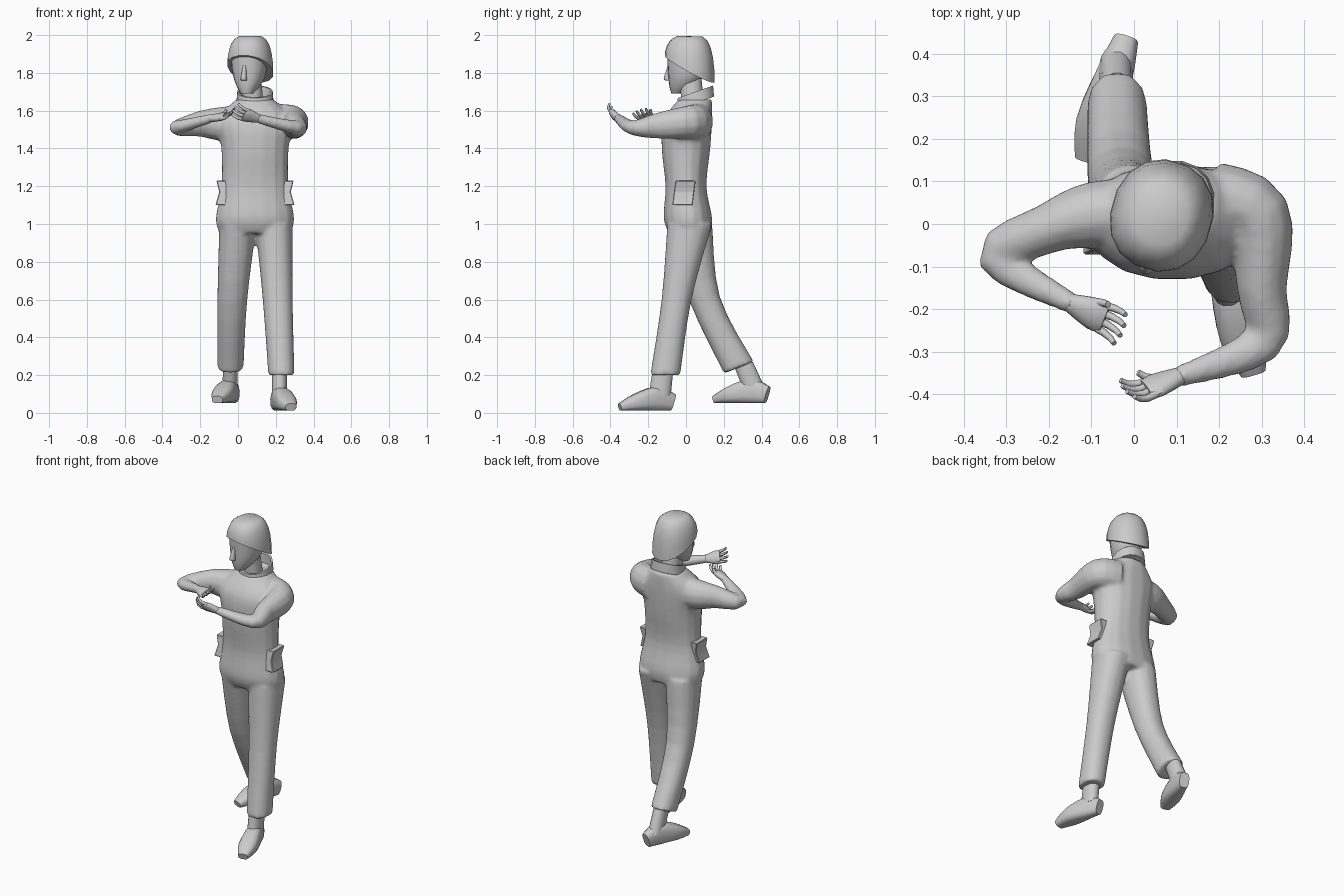
import bpy, bmesh, math
from mathutils import Vector, Matrix

cube = bpy.data.objects.get("Cube")
if cube:
    bpy.data.objects.remove(cube)

shade = 0.6
grey = bpy.data.materials.new("plain grey")
grey.use_nodes = True
grey.diffuse_color = (shade, shade, shade, 1)
grey.node_tree.nodes["Principled BSDF"].inputs["Base Color"].default_value = grey.diffuse_color

UP = Vector((0, 0, 1))


def spline(stations, steps=4):
    """Smooth a short list of (centre, half width, half depth) stations."""
    keys = [Vector((*centre, wide, deep)) for centre, wide, deep in stations]
    last = len(keys) - 1
    result = []
    for i in range(last):
        before, start, end, after = keys[max(i - 1, 0)], keys[i], keys[i + 1], keys[min(i + 2, last)]
        leave, arrive = (end - before) / 2, (after - start) / 2
        for step in range(steps):
            t = step / steps
            ease = t * t * (3 - 2 * t)
            result.append(start.lerp(end, ease) + leave * t * (1 - t) ** 2 - arrive * t * t * (1 - t))
    result.append(keys[last])
    return [(Vector(key[:3]), key[3], key[4]) for key in result]


def oval(sides, power):
    """Points of a unit superellipse; a high power gives a box."""
    points = []
    for i in range(sides):
        angle = math.tau * (i + 0.5) / sides
        c, s = math.cos(angle), math.sin(angle)
        points.append((math.copysign(abs(c) ** (2 / power), c), math.copysign(abs(s) ** (2 / power), s)))
    return points


def skin(bm, rings):
    """Bridge equal rings of points into a closed tube."""
    rows = [[bm.verts.new(point) for point in ring] for ring in rings]
    for low, high in zip(rows, rows[1:]):
        for i in range(len(low)):
            bm.faces.new((low[i - 1], low[i], high[i], high[i - 1]))
    bm.faces.new(rows[0][::-1])
    bm.faces.new(rows[-1])


def level_ring(centre, wide, deep, slope=0, sides=16, power=2.2):
    """Upright ring whose rim climbs towards the back by the slope."""
    return [Vector(centre) + Vector((wide * u, deep * v, slope * deep * v)) for u, v in oval(sides, power)]


def stack(bm, stations, slope=0):
    skin(bm, [level_ring(*station, slope) for station in stations])


def tube(bm, stations, up=UP, sides=12, power=2):
    """Rings square to the path through the stations."""
    centres = [station[0] for station in stations]
    last = len(centres) - 1
    rings = []
    for i, (centre, wide, high) in enumerate(stations):
        ahead = centres[min(i + 1, last)] - centres[max(i - 1, 0)]
        side = ahead.cross(up).normalized()
        rise = side.cross(ahead).normalized()
        rings.append([centre + side * wide * u + rise * high * v for u, v in oval(sides, power)])
    skin(bm, rings)


def finish(name, bm, angle=50):
    bmesh.ops.recalc_face_normals(bm, faces=bm.faces)
    mesh = bpy.data.meshes.new(name)
    bm.to_mesh(mesh)
    bm.free()
    mesh.materials.append(grey)
    obj = bpy.data.objects.new(name, mesh)
    bpy.context.collection.objects.link(obj)
    bpy.ops.object.select_all(action="DESELECT")
    obj.select_set(True)
    bpy.context.view_layer.objects.active = obj
    bpy.ops.object.shade_smooth_by_angle(angle=math.radians(angle))
    return obj


def leg(bm, hip, knee, hem, slope):
    """Trouser leg tapering to a hem that may tilt."""
    rings = spline(list(zip((hip, knee, hem), (.1, .08, .07), (.12, .08, .08))))
    for_hem = len(rings) - 1
    skin(bm, [level_ring(*ring, slope * i / for_hem) for i, ring in enumerate(rings)])


def arm(bm, *joints):
    """Sleeve and forearm from inside the chest to the wrist."""
    tube(bm, spline(list(zip(joints, (.08, .08, .06, .05, .025), (.1, .09, .07, .04, .025)))))


# Suit: torso, legs and sleeves fused into one skin
MIDDLE = .09
left_wrist = Vector((.1, -.36, 1.56))
right_wrist = Vector((-.14, -.19, 1.56))
bm = bmesh.new()
trunk = ((.02, .95, .19, .11), (.01, 1.03, .21, .13), (0, 1.2, .18, .11),
         (0, 1.4, .18, .13), (.01, 1.55, .2, .13), (.05, 1.66, .1, .09))
stack(bm, spline([((MIDDLE, y, z), wide, deep) for y, z, wide, deep in trunk]))
leg(bm, (.19, .02, 1), (.21, -.05, .6), (.23, -.11, .2), 0)
leg(bm, (0, .02, 1), (-.03, .1, .6), (-.04, .28, .24), .4)
arm(bm, (.18, .07, 1.54), (.29, .02, 1.54), (.3, -.15, 1.52), (.3, -.28, 1.51), left_wrist)
arm(bm, (.02, .03, 1.53), (-.1, .02, 1.53), (-.2, -.01, 1.53), (-.32, -.08, 1.51), right_wrist)
suit = finish("suit", bm)
fuse = suit.modifiers.new("fuse", "REMESH")
fuse.mode = "VOXEL"
fuse.voxel_size = .01
fuse.use_smooth_shade = True
relax = suit.modifiers.new("relax", "SMOOTH")
relax.iterations = 8

# Open collar, higher at the back, with the neck inside
bm = bmesh.new()
collar = ((1.64, .1), (1.7, .095), (1.7, .085), (1.64, .085))
stack(bm, [((MIDDLE, .05, z), radius, radius) for z, radius in collar], slope=.35)
finish("collar", bm, 35)
bm = bmesh.new()
stack(bm, [((.08, .04, 1.6), .06, .06), ((.07, .02, 1.8), .05, .06)])
finish("neck", bm)

# Head and helmet are shaped facing forward, then turned to the right
turn = Matrix.Translation((.065, .02, 0)) @ Matrix.Rotation(-.28, 4, "Z")
face = ((-.07, 1.69, .03, .03), (-.04, 1.73, .06, .07), (-.02, 1.79, .085, .095), (-.01, 1.89, .1, .11))
nose = ((-.11, 1.76, .015, .015), (-.125, 1.77, .016, .018), (-.11, 1.84, .008, .01))
bm = bmesh.new()
for profile in (face, nose):
    stack(bm, spline([((0, y, z), wide, deep) for y, z, wide, deep in profile]))
bm.transform(turn)
finish("head", bm)

bm = bmesh.new()
layers = 6
dome = []
for i in range(layers):
    t = i / layers
    angle = t * math.pi / 2
    radius = .12 * math.sqrt(math.cos(angle))
    dome.append(level_ring((0, 0, 1.82 + .18 * math.sin(angle)), radius, radius * 1.1, -.55 * (1 - t) ** 2))
skin(bm, dome)
bm.transform(turn)
finish("helmet", bm, 40)


def finger(bm, root, ahead, curl, length, radius):
    """Tapered finger bending steadily towards the curl direction."""
    joints = 4
    point, stations = root, []
    for i in range(joints):
        girth = radius * (1 - i / 8)
        stations.append((point, girth, girth))
        bend = i * .4
        point = point + (ahead * math.cos(bend) + curl * math.sin(bend)) * length / joints
    tube(bm, stations, up=curl, sides=8)


def hand(name, wrist, ahead, spread):
    """Palm, four curled fingers and a thumb on the spread side."""
    ahead = Vector(ahead).normalized()
    spread = Vector(spread)
    spread = (spread - ahead * spread.dot(ahead)).normalized()
    curl = ahead.cross(spread)
    if curl.z < 0:
        curl.negate()
    bm = bmesh.new()
    tube(bm, spline([(wrist - ahead * .02, .02, .02), (wrist + ahead * .05, .04, .02),
                     (wrist + ahead * .08, .035, .015)]), up=curl)
    for i in range(4):
        offset = i - 1.5
        direction = (ahead + spread * offset * .1).normalized()
        finger(bm, wrist + ahead * .07 + spread * offset * .02, direction, curl, .1 - .01 * abs(offset), .01)
    finger(bm, wrist + ahead * .03 + spread * .02, (ahead + spread / 2).normalized(), curl, .08, .012)
    finish(name, bm)


hand("left_hand", left_wrist, (-1, -.4, .3), (0, .6, -.8))
hand("right_hand", right_wrist, (1, -.45, .15), (.3, .8, .3))


def shoe(name, heel, toe, ankle):
    """Flat-soled shoe from heel to toe, with the ankle rising into the hem."""
    heel, toe = Vector(heel), Vector(toe)
    bm = bmesh.new()
    stations = []
    for t, wide, top in ((0, .03, .09), (.3, .045, .13), (.7, .055, .09), (1, .03, .04)):
        stations.append((heel.lerp(toe, t) + UP * top / 2, wide, top / 2))
    tube(bm, spline(stations, 3), power=3)
    instep = heel.lerp(toe, .25) + UP * .08
    stack(bm, [(instep, .04, .06), (ankle, .04, .055)])
    finish(name, bm, 45)


shoe("left_shoe", (.2, -.07, .01), (.28, -.35, .01), (.22, -.12, .24))
shoe("right_shoe", (-.02, .43, .05), (-.11, .15, .05), (-.04, .3, .27))

# Hip pouches: bent plates mirrored across the waist
for name, side in (("left_pouch", 1), ("right_pouch", -1)):
    bm = bmesh.new()
    rings = []
    for reach, z in ((.18, 1.1), (.16, 1.17), (.175, 1.23)):
        centre = (MIDDLE + side * reach, (z - 1.25) / 8, z)
        rings.append(level_ring(centre, .03, .055, sides=4, power=30))
    skin(bm, rings)
    bmesh.ops.bevel(bm, geom=bm.edges[:], offset=.004, segments=1, affect="EDGES")
    finish(name, bm, 25)
